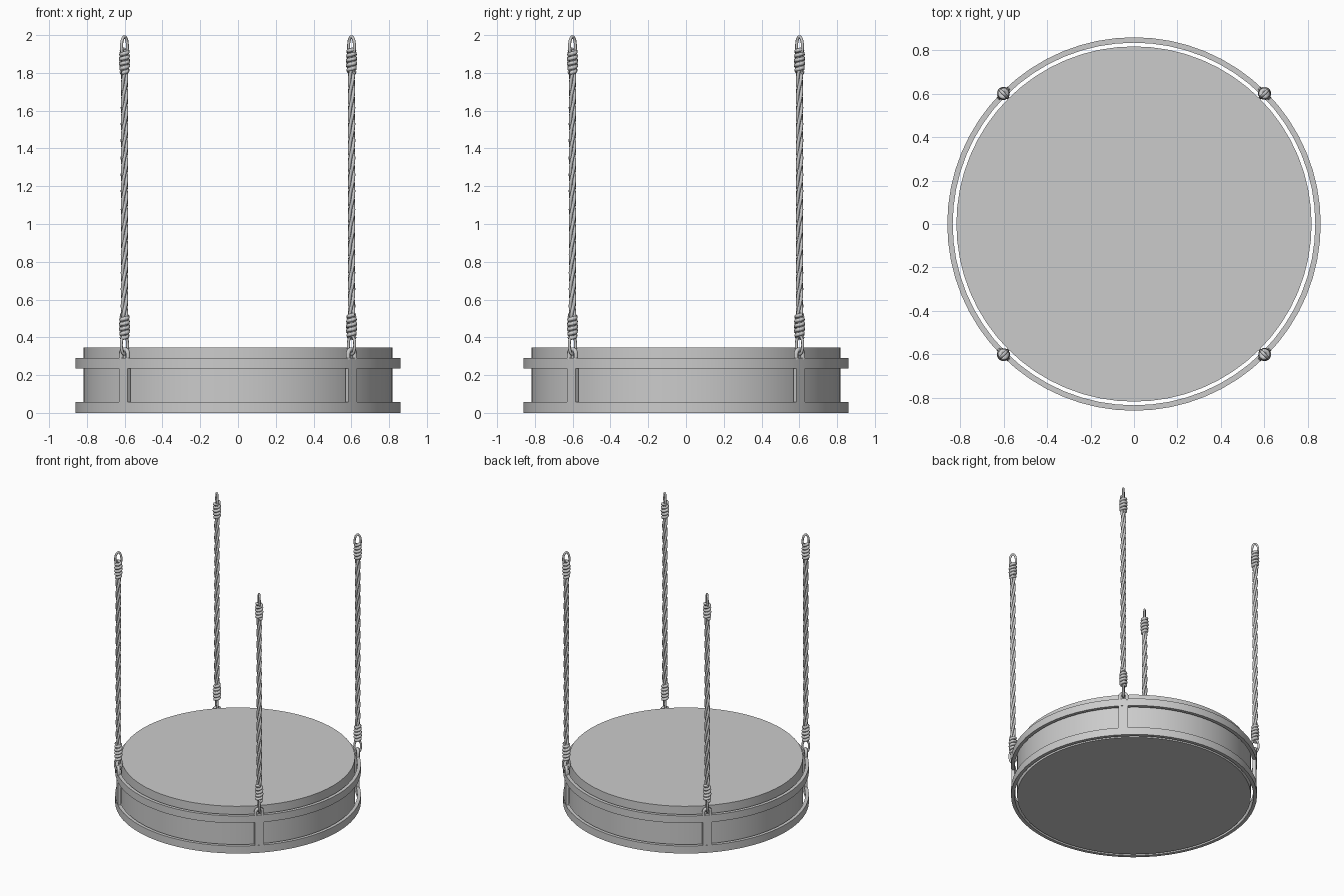
import bpy
from math import sin, cos, pi, radians

cube = bpy.data.objects.get("Cube")
if cube:
    bpy.data.objects.remove(cube)

SEGMENTS = 64
POST_R = 0.85

grey = bpy.data.materials.new("plain grey")
grey.use_nodes = True
COLOUR = (0.6, 0.6, 0.6, 1)
grey.diffuse_color = COLOUR
grey.node_tree.nodes["Principled BSDF"].inputs["Base Color"].default_value = COLOUR


def finish(obj, name):
    obj.name = name
    obj.data.materials.append(grey)
    return obj


def smooth(obj):
    bpy.ops.object.select_all(action='DESELECT')
    obj.select_set(True)
    bpy.context.view_layer.objects.active = obj
    bpy.ops.object.shade_smooth_by_angle(angle=radians(35))


def lathe(name, profile):
    """Spin a closed (radius, z) profile into a ring."""
    n = len(profile)
    verts = [(r * cos(2 * pi * s / SEGMENTS), r * sin(2 * pi * s / SEGMENTS), z)
             for s in range(SEGMENTS) for r, z in profile]
    faces = []
    for s in range(SEGMENTS):
        a, b = s * n, (s + 1) % SEGMENTS * n
        for i in range(n):
            j = (i + 1) % n
            faces.append((a + i, b + i, b + j, a + j))
    mesh = bpy.data.meshes.new(name)
    mesh.from_pydata(verts, [], faces)
    obj = bpy.data.objects.new(name, mesh)
    bpy.context.collection.objects.link(obj)
    smooth(finish(obj, name))


def tube(name, paths, radius, closed=False):
    """Round cord along each path of points."""
    curve = bpy.data.curves.new(name, 'CURVE')
    curve.dimensions = '3D'
    curve.bevel_depth = radius
    curve.bevel_resolution = 1
    curve.use_fill_caps = True
    for path in paths:
        spline = curve.splines.new('POLY')
        spline.points.add(len(path) - 1)
        for point, co in zip(spline.points, path):
            point.co = (*co, 1)
        spline.use_cyclic_u = closed
        spline.use_smooth = True
    obj = bpy.data.objects.new(name, curve)
    bpy.context.collection.objects.link(obj)
    return finish(obj, name)


def helix(radius, z0, z1, turns, phase=0, steps=12):
    count = max(8, int(turns * steps))
    return [(POST_R + radius * cos(phase + 2 * pi * turns * i / count),
             radius * sin(phase + 2 * pi * turns * i / count),
             z0 + (z1 - z0) * i / count) for i in range(count + 1)]


def wrap(z0, z1, turns=5):
    """Knot winding that bulges in the middle."""
    path = helix(0.018, z0, z1, turns)
    out = []
    for i, (x, y, z) in enumerate(path):
        k = 0.85 + 0.25 * sin(pi * i / (len(path) - 1))
        out.append((POST_R + (x - POST_R) * k, y * k, z))
    return out


def loop(z, width, height):
    """Upright loop lying in the radial plane."""
    return [(POST_R + width * cos(2 * pi * i / 20), 0, z + height * sin(2 * pi * i / 20))
            for i in range(20)]


# Solid round platform
bpy.ops.mesh.primitive_cylinder_add(vertices=SEGMENTS, radius=0.818, depth=0.345,
                                    location=(0, 0, 0.1725))
smooth(finish(bpy.context.object, "platform"))

# Two hoops that stand clear of the platform
for label, low, high in (("lower", 0, 0.058), ("upper", 0.234, 0.29)):
    lathe(label + "_hoop", [(0.835, low), (0.86, low), (0.86, high), (0.835, high)])

# Parts of one hanger, built along +x
bpy.ops.mesh.primitive_cube_add(size=1, location=(0.8465, 0, 0.146))
post = finish(bpy.context.object, "post")
post.scale = (0.023, 0.064, 0.2)

arch = [(POST_R, 0.025 * cos(pi * i / 12), 0.312 + 0.025 * sin(pi * i / 12))
        for i in range(13)]
arch = [(POST_R, 0.025, 0.28)] + arch + [(POST_R, -0.025, 0.28)]
lug = tube("lug", [arch], 0.012)

rope = tube("rope", [helix(0.0105, 0.42, 1.9, 5.5, 2 * pi * k / 3, 16) for k in range(3)], 0.0095)
knots = tube("knots", [wrap(0.395, 0.52), wrap(1.8, 1.925)], 0.011)
loops = tube("loops", [loop(0.36, 0.024, 0.05), loop(1.94, 0.022, 0.052)], 0.008, True)

# Turn each hanger part to its four corners
SIDES = ("back_left", "back_right", "front_right", "front_left")
for part in (post, lug, rope, knots, loops):
    base = part.name
    for i, side in enumerate(SIDES):
        obj = part
        if i:
            obj = part.copy()
            bpy.context.collection.objects.link(obj)
        angle = pi / 4 + i * pi / 2
        if base == "post":
            obj.location = (0.8465 * cos(angle), 0.8465 * sin(angle), 0.146)
        obj.rotation_euler.z = angle
        obj.name = side + "_" + base
